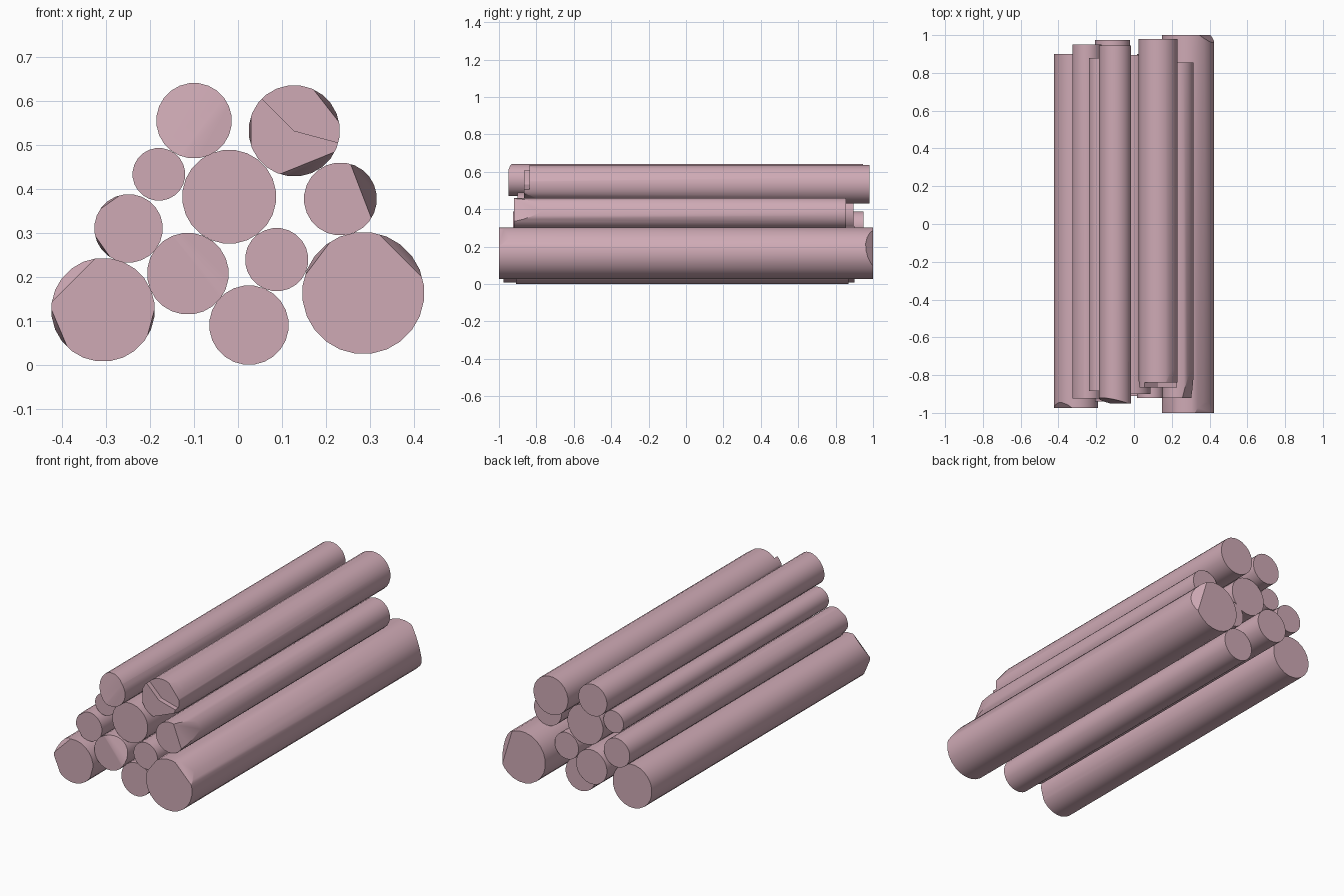
import bpy, bmesh, math
from mathutils import Vector

if "Cube" in bpy.data.objects:
    bpy.data.objects.remove(bpy.data.objects["Cube"])

SIDES = 24


def link(name, bm):
    bmesh.ops.recalc_face_normals(bm, faces=bm.faces)
    me = bpy.data.meshes.new(name)
    bm.to_mesh(me)
    bm.free()
    ob = bpy.data.objects.new(name, me)
    bpy.context.collection.objects.link(ob)
    return ob


def prism(points, y0, y1):
    bm = bmesh.new()
    f = bm.faces.new([bm.verts.new((x, y0, z)) for x, z in points])
    ext = bmesh.ops.extrude_face_region(bm, geom=[f])
    moved = [g for g in ext["geom"] if isinstance(g, bmesh.types.BMVert)]
    bmesh.ops.translate(bm, verts=moved, vec=(0, y1 - y0, 0))
    return bm


def chop(bm, cx, cz, r, y, deg, d, depth, side):
    # Axe cut: slanted plane through a chord of the end face
    a = math.radians(deg)
    c, s = math.cos(a), math.sin(a)
    res = bmesh.ops.bisect_plane(
        bm, geom=bm.verts[:] + bm.edges[:] + bm.faces[:], dist=1e-6,
        plane_co=(cx + d * c, y, cz + d * s),
        plane_no=Vector((depth * c, side * (r - d), depth * s)).normalized(),
        clear_outer=True)
    edges = [e for e in res["geom_cut"] if isinstance(e, bmesh.types.BMEdge)]
    bmesh.ops.holes_fill(bm, edges=edges, sides=0)


def log(name, cx, cz, r, y0, y1, front=(), back=()):
    pts = []
    for i in range(SIDES):
        a = 2 * math.pi * (i + 0.5) / SIDES
        pts.append((cx + r * math.cos(a), cz + r * math.sin(a)))
    bm = prism(pts, y0, y1)
    for deg, d, depth in front:
        chop(bm, cx, cz, r, y0, deg, d, depth, -1)
    for deg, d, depth in back:
        chop(bm, cx, cz, r, y1, deg, d, depth, 1)
    return link(name, bm)


# name, centre x, centre z, radius, front y, back y, front cuts, back cuts
LOGS = [
    ("log_bottom_left", -.307, .126, .118, -.975, .90,
     [(135, .095, .03), (203, .108, .06), (-15, .113, .05)], []),
    ("log_bottom_middle", .025, .091, .0905, -.91, .87, [], []),
    ("log_bottom_right", .285, .164, .139, -1, 1,
     [(45, .12, .06), (143, .13, .08)], [(17, .095, .04)]),
    ("log_lower_left", -.114, .208, .093, -.94, .975, [(40, .03, .03)], []),
    ("log_lower_right", .088, .24, .072, -.92, .90, [], []),
    ("log_middle_left", -.249, .311, .078, -.925, .95,
     [(215, .072, .05), (125, .073, .03)], []),
    ("log_middle", -.02, .383, .107, -.90, .895, [], []),
    ("log_middle_right", .233, .378, .083, -.92, .855, [(21, .05, .16)], []),
    ("log_upper_left", -.18, .434, .060, -.885, .88, [], []),
    ("log_top_left", -.10, .556, .086, -.95, .945, [(145, -.026, .03)], []),
    ("log_top_right", .128, .533, .104, -.865, .98,
     [(38, .088, .10), (-68, .079, .10), (180, .098, .04)], []),
]
logs = [log(*spec) for spec in LOGS]

# Stepped break on the front of the top right log
top = logs[-1]
wedge = [(.128, .533)] + [
    (.128 + .4 * math.cos(math.radians(a)), .533 + .4 * math.sin(math.radians(a)))
    for a in (-15, 35, 85, 135)]
cutter = link("break_cutter", prism(wedge, -1.1, -.838))
cutter.hide_render = True
mod = top.modifiers.new("break", "BOOLEAN")
mod.operation = "DIFFERENCE"
mod.solver = "EXACT"
mod.object = cutter
bpy.context.view_layer.objects.active = top
bpy.ops.object.modifier_apply(modifier=mod.name)
bpy.data.objects.remove(cutter)

# Bark colour and smooth shading
bark = bpy.data.materials.new("bark")
bark.diffuse_color = (.62, .40, .46, 1)
bark.use_nodes = True
bark.node_tree.nodes["Principled BSDF"].inputs["Base Color"].default_value = bark.diffuse_color
bpy.ops.object.select_all(action="DESELECT")
for ob in logs:
    ob.data.materials.clear()
    ob.data.materials.append(bark)
    ob.select_set(True)
bpy.context.view_layer.objects.active = top
bpy.ops.object.shade_smooth_by_angle(angle=math.radians(30))
